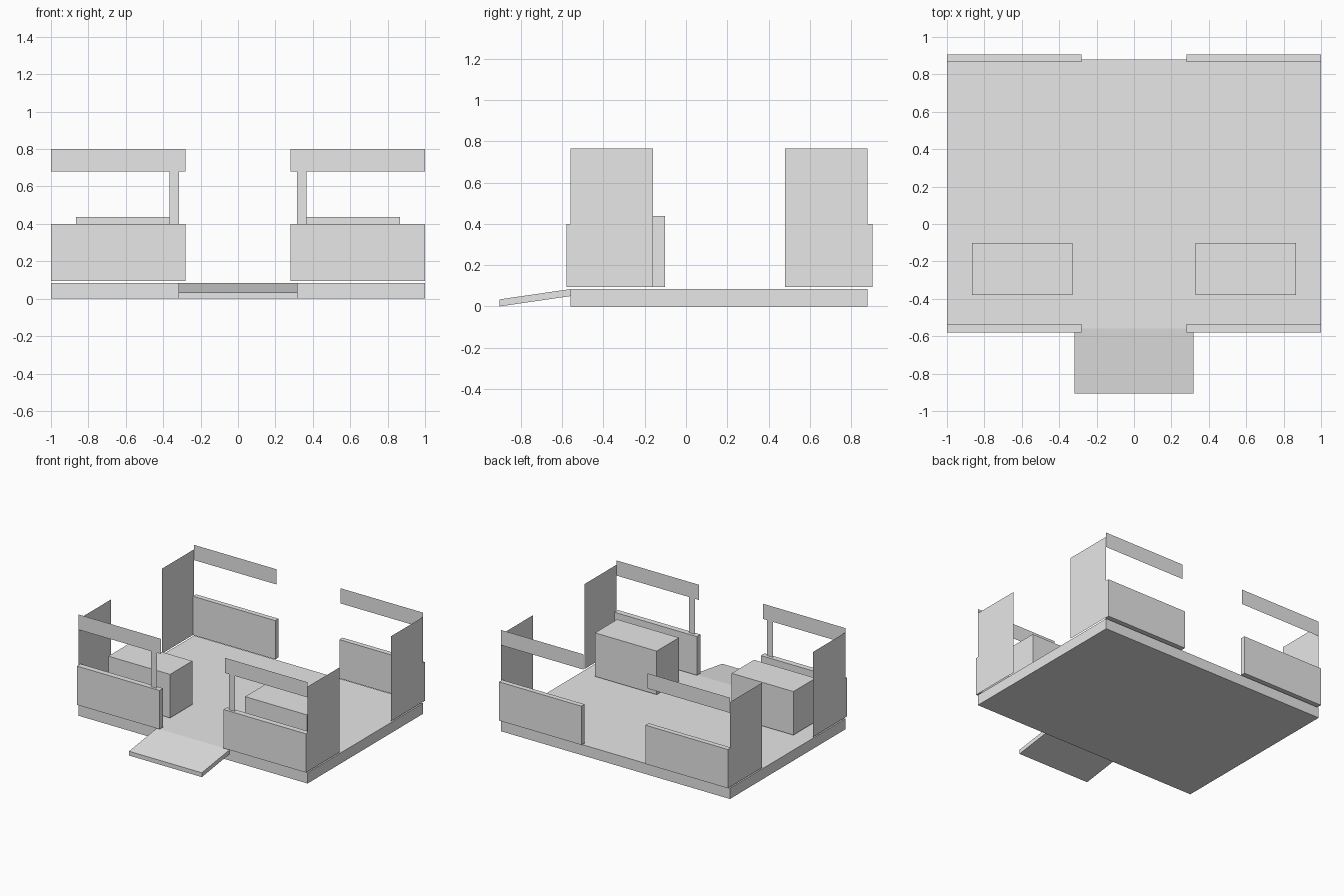
import bpy
import bmesh

cube = bpy.data.objects.get("Cube")
if cube:
    bpy.data.objects.remove(cube, do_unlink=True)

grey = bpy.data.materials.new("light grey")
grey.use_nodes = True
colour = (0.8, 0.8, 0.8, 1)
grey.diffuse_color = colour
grey.node_tree.nodes["Principled BSDF"].inputs["Base Color"].default_value = colour

BASE = 0.094          # underside of everything standing on the deck
FRONT, BACK = -0.56, 0.88


def finish(name, bm):
    mesh = bpy.data.meshes.new(name)
    bm.to_mesh(mesh)
    bm.free()
    mesh.materials.append(grey)
    obj = bpy.data.objects.new(name, mesh)
    bpy.context.collection.objects.link(obj)
    return obj


def box(name, xs, ys, zs):
    """Box between the given limits."""
    bm = bmesh.new()
    bmesh.ops.create_cube(bm, size=1)
    for v in bm.verts:
        v.co = [lim[int(c > 0)] for c, lim in zip(v.co, (xs, ys, zs))]
    return finish(name, bm)


def sheet(name, corners):
    """Single flat panel without thickness."""
    bm = bmesh.new()
    bm.faces.new([bm.verts.new(c) for c in corners])
    return finish(name, bm)


def upright_x(name, x0, x1, y, z0, z1):
    return sheet(name, [(x0, y, z0), (x1, y, z0), (x1, y, z1), (x0, y, z1)])


def upright_y(name, x, y0, y1, z0, z1):
    return sheet(name, [(x, y0, z0), (x, y1, z0), (x, y1, z1), (x, y0, z1)])


# Deck and entry ramp, whose inner end is lifted to the deck top
box("deck", (-1, 1), (FRONT, BACK), (0, 0.084))
ramp = box("ramp", (-0.318, 0.318), (-0.905, FRONT), (0, 0.034))
for v in ramp.data.vertices:
    if v.co.y > -0.7:
        v.co.z += 0.05

for side, s in (("left", 1), ("right", -1)):
    def span(a, b):
        return sorted((s * a, s * b))

    # Low walls and overhead bands at both ends
    for end, y, ys in (("front", FRONT, (-0.58, -0.535)),
                       ("back", BACK, (0.865, 0.905))):
        box(f"{end}_{side}_low_wall", span(0.28, 1), ys, (BASE, 0.4))
        upright_x(f"{end}_{side}_band", *span(0.28, 1), y, 0.68, 0.8)

    # Tall corner panels along the sides
    upright_y(f"front_{side}_corner_panel", s, FRONT, -0.16, BASE, 0.765)
    upright_y(f"back_{side}_corner_panel", s, 0.48, BACK, BASE, 0.765)

    # Door post and counter
    upright_x(f"{side}_door_post", *span(0.315, 0.367), FRONT, BASE, 0.68)
    box(f"{side}_counter", span(0.328, 0.867), (-0.38, -0.102), (BASE, 0.438))
